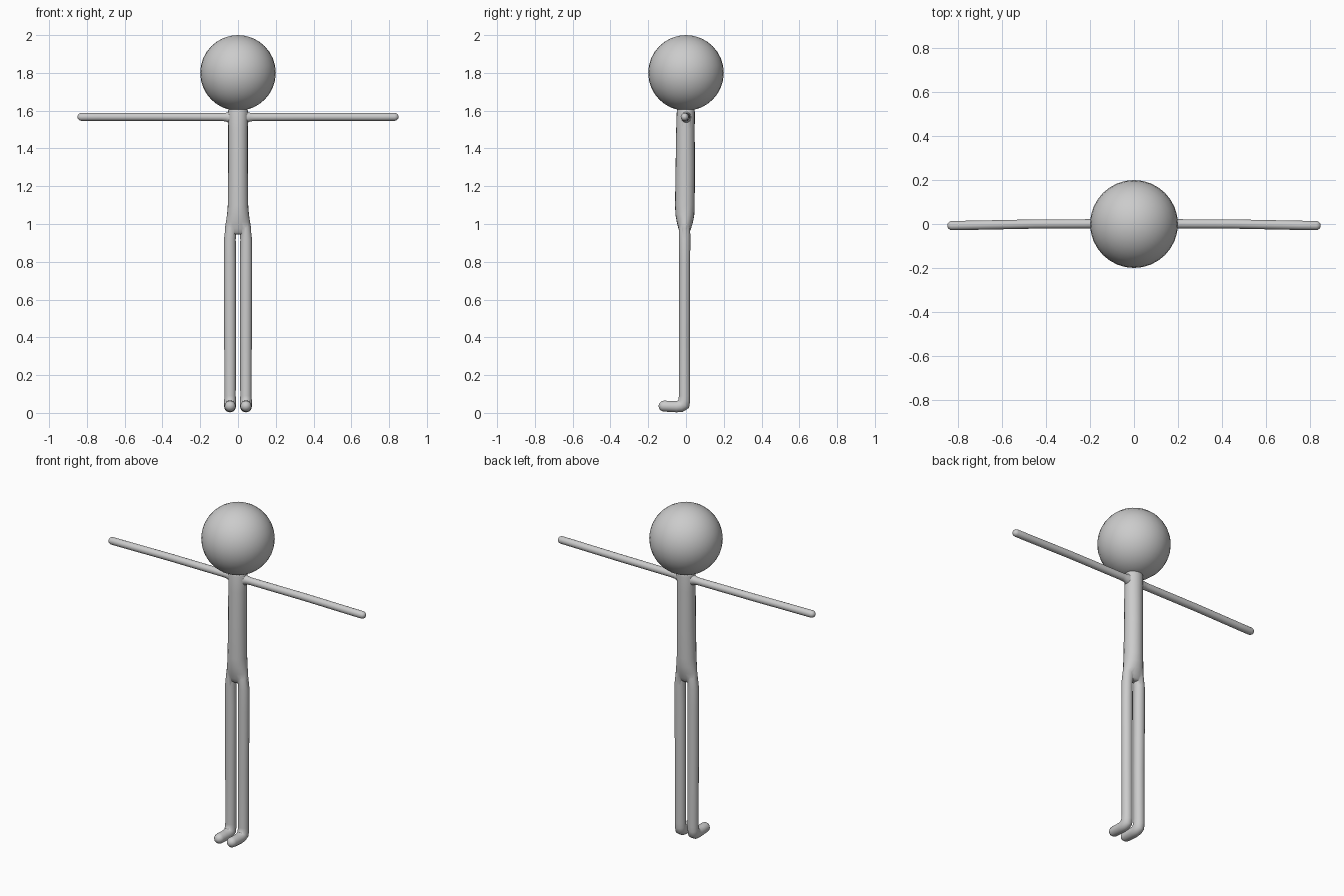
import bpy, bmesh, math
from mathutils import Vector

if "Cube" in bpy.data.objects:
    bpy.data.objects.remove(bpy.data.objects["Cube"])

grey = bpy.data.materials.new("light grey")
grey.diffuse_color = (0.6, 0.6, 0.6, 1)
grey.use_nodes = True
grey.node_tree.nodes["Principled BSDF"].inputs["Base Color"].default_value = grey.diffuse_color
SIDES = 20


def tube(name, side, rings):
    """Loft ellipses along a path; each ring is (centre, radius along side, other radius)."""
    bm = bmesh.new()
    side = Vector(side)
    pts = [Vector(r[0]) for r in rings]
    loops = []
    for i, (_, ra, rb) in enumerate(rings):
        tangent = (pts[min(i + 1, len(pts) - 1)] - pts[max(i - 1, 0)]).normalized()
        other = tangent.cross(side).normalized()
        loops.append([bm.verts.new(pts[i] + side * ra * math.cos(a) + other * rb * math.sin(a))
                      for a in (2 * math.pi * k / SIDES for k in range(SIDES))])
    for a, b in zip(loops, loops[1:]):
        for k in range(SIDES):
            n = (k + 1) % SIDES
            bm.faces.new((a[k], a[n], b[n], b[k]))
    bm.faces.new(loops[0][::-1])
    bm.faces.new(loops[-1])
    bmesh.ops.recalc_face_normals(bm, faces=bm.faces)
    mesh = bpy.data.meshes.new(name)
    bm.to_mesh(mesh)
    bm.free()
    mesh.materials.append(grey)
    ob = bpy.data.objects.new(name, mesh)
    bpy.context.collection.objects.link(ob)
    return ob


def round_end(tip, direction, radius):
    """Rings of a rounded cap that finishes at tip."""
    tip, direction = Vector(tip), Vector(direction)
    return [(tip - direction * radius * (1 - math.sin(a)), radius * math.cos(a), radius * math.cos(a))
            for a in (math.radians(d) for d in (0, 25, 50, 70, 85))]


# torso, widening at the hips and tucked into the head at the neck
body = tube("body", (1, 0, 0), [
    ((0, -0.007, 0.945), 0.050, 0.018), ((0, -0.007, 0.955), 0.066, 0.026),
    ((0, -0.007, 0.975), 0.070, 0.033), ((0, -0.006, 1.01), 0.064, 0.043),
    ((0, -0.006, 1.05), 0.058, 0.050), ((0, -0.006, 1.10), 0.054, 0.052),
    ((0, -0.004, 1.30), 0.052, 0.051), ((0, -0.003, 1.50), 0.052, 0.049),
    ((0, -0.001, 1.59), 0.053, 0.048), ((0, 0, 1.612), 0.050, 0.045),
    ((0, 0, 1.625), 0.040, 0.036)])

limbs = []
for s, word in ((-1, "right"), (1, "left")):
    # leg with a bent ankle and a round-toed foot
    limbs.append(tube(word + "_leg", (1, 0, 0), [
        ((s * 0.030, -0.007, 1.04), 0.022, 0.026), ((s * 0.038, -0.007, 0.98), 0.029, 0.029),
        ((s * 0.043, -0.007, 0.92), 0.031, 0.030), ((s * 0.043, -0.007, 0.80), 0.032, 0.029),
        ((s * 0.042, -0.008, 0.40), 0.031, 0.029), ((s * 0.042, -0.008, 0.09), 0.030, 0.030),
        ((s * 0.042, -0.009, 0.065), 0.031, 0.031), ((s * 0.042, -0.014, 0.046), 0.031, 0.036),
        ((s * 0.042, -0.028, 0.036), 0.031, 0.032), ((s * 0.042, -0.050, 0.033), 0.031, 0.030),
        ((s * 0.042, -0.080, 0.034), 0.030, 0.029)]
        + round_end((s * 0.042, -0.145, 0.036), (0, -1, 0), 0.029)))
    # arm, flaring slightly into the shoulder
    limbs.append(tube(word + "_arm", (0, 1, 0), [
        ((s * 0.02, 0.001, 1.565), 0.026, 0.030), ((s * 0.050, 0.001, 1.565), 0.025, 0.029),
        ((s * 0.065, 0.001, 1.566), 0.022, 0.023), ((s * 0.085, 0.001, 1.566), 0.021, 0.021),
        ((s * 0.45, 0, 1.567), 0.021, 0.021), ((s * 0.75, -0.006, 1.567), 0.021, 0.021)]
        + round_end((s * 0.85, -0.007, 1.567), (s, 0, 0), 0.021)))

# fuse the limbs into the torso
bpy.context.view_layer.objects.active = body
for limb in limbs:
    mod = body.modifiers.new("join", 'BOOLEAN')
    mod.operation = 'UNION'
    mod.solver = 'EXACT'
    mod.object = limb
    bpy.ops.object.modifier_apply(modifier=mod.name)
    bpy.data.objects.remove(limb)

# round head
bpy.ops.mesh.primitive_uv_sphere_add(segments=32, ring_count=16, radius=0.2, location=(0, 0, 1.8))
head = bpy.context.object
head.name = "head"
head.data.materials.append(grey)

for ob in (body, head):
    bpy.ops.object.select_all(action='DESELECT')
    ob.select_set(True)
    bpy.context.view_layer.objects.active = ob
    bpy.ops.object.shade_smooth_by_angle(angle=math.radians(60))
